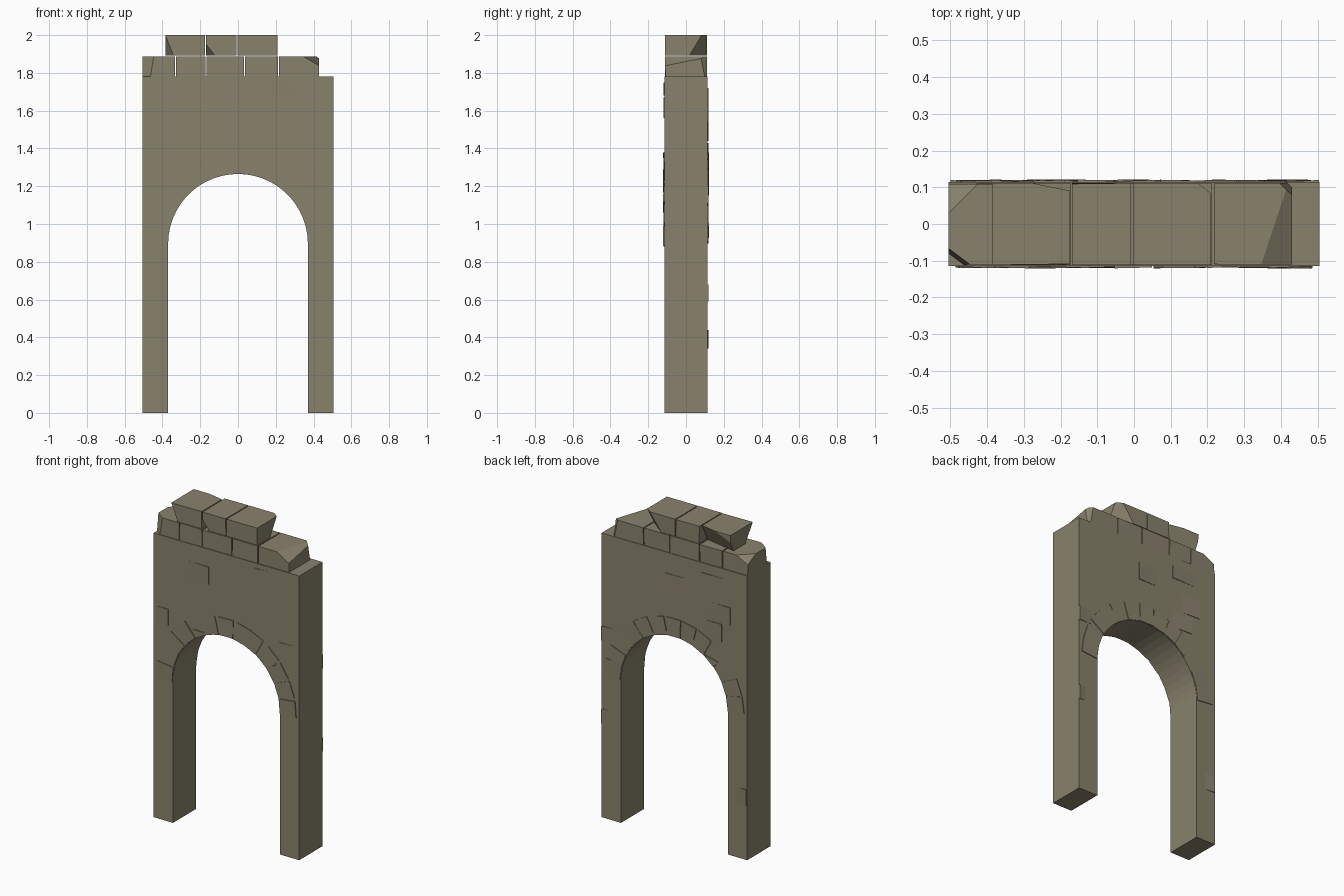
import bpy, bmesh, math, random
from mathutils import Matrix, Vector

random.seed(4)
cube = bpy.data.objects.get("Cube")
if cube:
    bpy.data.objects.remove(cube)

stone = bpy.data.materials.new("weathered_stone")
stone.use_nodes = True
colour = (0.25, 0.225, 0.15, 1)
stone.diffuse_color = colour
stone.node_tree.nodes["Principled BSDF"].inputs["Base Color"].default_value = colour

HALF_W, HALF_D, WALL_TOP = 0.505, 0.115, 1.78
RADIUS, SPRING = 0.37, 0.895


def finish(name, bm):
    bmesh.ops.recalc_face_normals(bm, faces=bm.faces)
    mesh = bpy.data.meshes.new(name)
    bm.to_mesh(mesh)
    bm.free()
    mesh.materials.append(stone)
    obj = bpy.data.objects.new(name, mesh)
    bpy.context.collection.objects.link(obj)
    return obj


def box(x0, x1, y0, y1, z0, z1):
    bm = bmesh.new()
    bmesh.ops.create_cube(bm, size=1)
    for v in bm.verts:
        v.co = ((x0 + x1) / 2 + v.co.x * (x1 - x0),
                (y0 + y1) / 2 + v.co.y * (y1 - y0),
                (z0 + z1) / 2 + v.co.z * (z1 - z0))
    return bm


def chip(bm, point, normal):
    """Break off everything on the normal's side of a plane."""
    geom = bm.verts[:] + bm.edges[:] + bm.faces[:]
    cut = bmesh.ops.bisect_plane(bm, geom=geom, plane_co=point,
                                 plane_no=Vector(normal).normalized(), clear_outer=True)
    edges = [e for e in cut["geom_cut"] if isinstance(e, bmesh.types.BMEdge)]
    if len(edges) > 2:
        bmesh.ops.contextual_create(bm, geom=edges)


# Wall with arched opening
outline = [(RADIUS, 0), (HALF_W, 0), (HALF_W, WALL_TOP),
           (-HALF_W, WALL_TOP), (-HALF_W, 0), (-RADIUS, 0)]
SEGMENTS = 26
for i in range(SEGMENTS + 1):
    a = math.pi * (1 - i / SEGMENTS)
    outline.append((RADIUS * math.cos(a), SPRING + RADIUS * math.sin(a)))
bm = bmesh.new()
face = bm.faces.new([bm.verts.new((x, -HALF_D, z)) for x, z in outline])
moved = bmesh.ops.extrude_face_region(bm, geom=[face])["geom"]
bmesh.ops.translate(bm, vec=(0, 2 * HALF_D, 0),
                    verts=[v for v in moved if isinstance(v, bmesh.types.BMVert)])
finish("arch_wall", bm)


# Ring of arch stones on each face, with a few fallen or broken
def ring(side, label, missing, broken):
    for i in range(13):
        if i in missing:
            continue
        bm = box(-0.047, 0.047, 0, HALF_D + 0.006, RADIUS + 0.001, RADIUS + 0.113)
        for v in bm.verts:
            if v.co.y > HALF_D:
                v.co.y -= random.uniform(0, 0.003)
            if v.co.z > RADIUS + 0.05:
                v.co.x *= 1.08
        if i in broken:
            chip(bm, (0, 0, RADIUS + 0.05), (0.5, 0.2, 1))
        angle = math.radians(7 + i * 83 / 6 - 90)
        turn = Matrix.Rotation(-angle - random.uniform(-0.04, 0.04), 4, "Y")
        bm.transform(Matrix.Translation((0, 0, SPRING)) @ turn)
        for v in bm.verts:
            v.co.y *= side
        finish(f"{label}_arch_stone_{i + 1}", bm)


ring(-1, "front", {}, {8})
ring(1, "back", {10}, {9})


# Worn bricks standing just proud of the wall
def bricks(side, label, rows):
    for n, (x0, x1, z0, z1) in enumerate(rows):
        bm = box(x0, x1, HALF_D - 0.02, HALF_D + 0.004, z0, z1)
        for v in bm.verts:
            if v.co.y > HALF_D:
                high = (v.co.x > (x0 + x1) / 2) == (n % 2 == 0)
                v.co.y = HALF_D + (0.005 if high else -0.001)
            v.co.y *= side
        finish(f"{label}_raised_brick_{n + 1}", bm)


bricks(-1, "front", [(-0.3, -0.12, 1.56, 1.67), (0.2, 0.3, 1.68, 1.75),
                     (-0.504, -0.4, 1.23, 1.33), (0.37, 0.504, 1.23, 1.33)])
bricks(1, "back", [(-0.11, 0.06, 1.54, 1.65), (-0.39, -0.23, 1.44, 1.55),
                   (0.39, 0.504, 1.11, 1.2), (-0.33, -0.17, 1.32, 1.43),
                   (0.45, 0.504, 0.59, 0.68), (-0.5, -0.42, 0.34, 0.44),
                   (-0.4, -0.19, 1.64, 1.72)])

# Crumbling top courses: height, joints, and chips per block
lower_chips = {
    0: [((-0.48, -0.09, 1.85), (-0.6, -0.8, 0.1)), ((-0.5, 0.05, 1.88), (-0.5, 0.5, 1))],
    4: [((0.38, 0, 1.89), (0.6, -0.2, 1)), ((0.415, 0.1, 1.85), (1, 1, 0.2))],
}
upper_chips = {
    0: [((-0.36, -HALF_D, 1.945), (-1, -0.6, -0.4)), ((-0.27, 0.09, 1.96), (0.2, 1, -0.5))],
    1: [((-0.14, -HALF_D, 1.92), (-1, -0.8, -0.8))],
    2: [((0.17, 0.085, 1.95), (0.8, 1, -0.6))],
}
courses = [
    ("lower", 1.78, [-0.505, -0.33, -0.17, 0.035, 0.215, 0.43], lower_chips),
    ("upper", 1.89, [-0.385, -0.172, -0.005, 0.21], upper_chips),
]
for label, base, joints, chips in courses:
    for i, (x0, x1) in enumerate(zip(joints, joints[1:])):
        gap = 0.003
        left = x0 + (gap if i else 0)
        right = x1 - (gap if i < len(joints) - 2 else 0)
        bm = box(left, right, -0.112, 0.112, base, base + 0.108)
        for v in bm.verts:
            v.co.y *= random.uniform(0.97, 1)
        if label == "upper":
            for v in bm.verts:
                v.co.z += 0.002
        for point, normal in chips.get(i, []):
            chip(bm, point, normal)
        finish(f"{label}_course_block_{i + 1}", bm)
